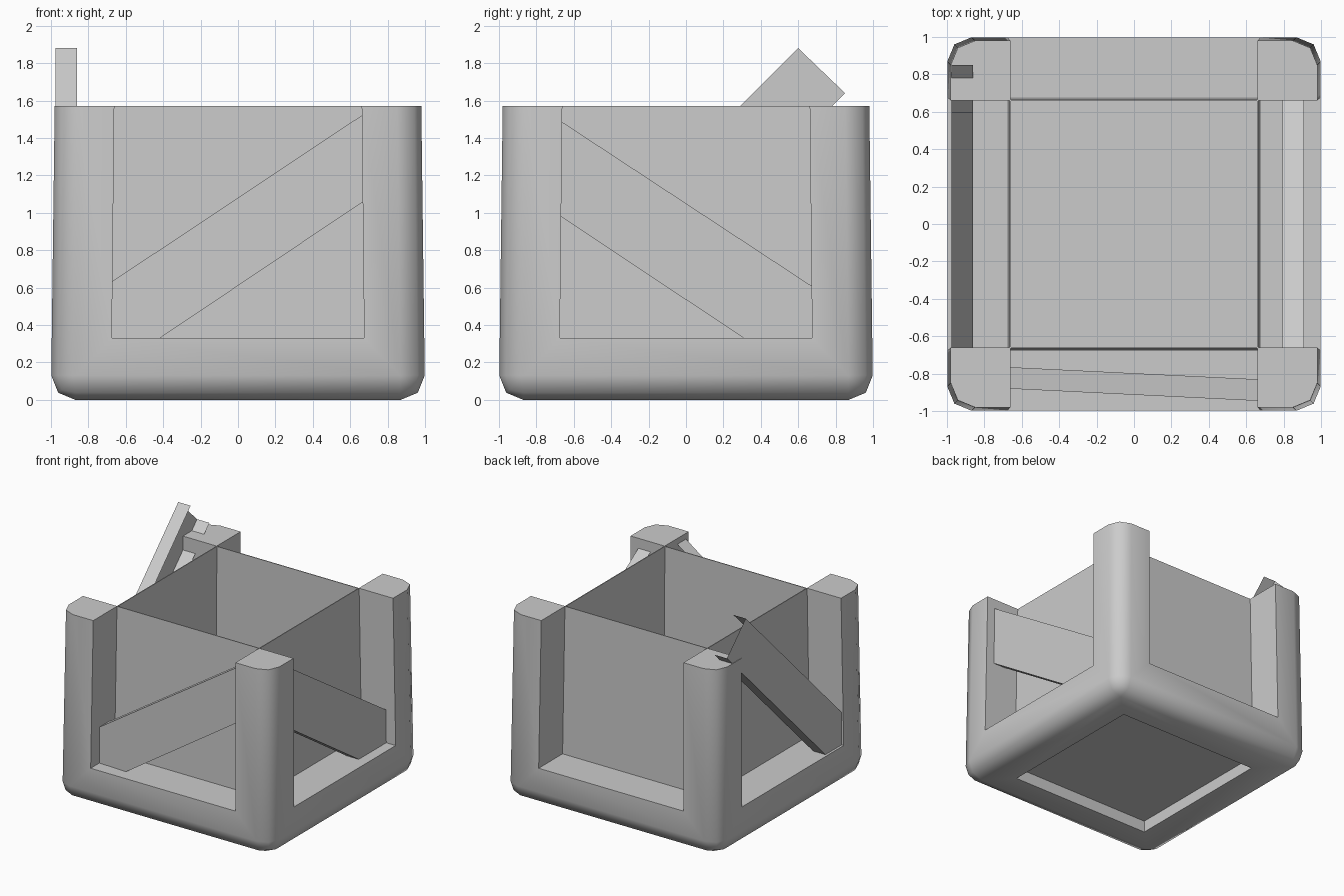
import bpy
import bmesh
import math
from mathutils import Matrix

if "Cube" in bpy.data.objects:
    bpy.data.objects.remove(bpy.data.objects["Cube"])

grey = bpy.data.materials.new("plain grey")
grey.use_nodes = True
grey.diffuse_color = (0.6, 0.6, 0.6, 1)
grey.node_tree.nodes["Principled BSDF"].inputs["Base Color"].default_value = (0.6, 0.6, 0.6, 1)

TOP = 1.57


def finish(name, bm, turn=0):
    """Turn the mesh about z by quarter turns and add it to the scene."""
    bm.transform(Matrix.Rotation(turn * math.pi / 2, 4, 'Z'))
    mesh = bpy.data.meshes.new(name)
    bm.to_mesh(mesh)
    bm.free()
    mesh.materials.append(grey)
    obj = bpy.data.objects.new(name, mesh)
    bpy.context.collection.objects.link(obj)
    return obj


def tapered_block(z0, z1, outline):
    """Block between two heights; outline(z) gives the four plan corners."""
    bm = bmesh.new()
    low = [bm.verts.new((x, y, z0)) for x, y in outline(z0)]
    high = [bm.verts.new((x, y, z1)) for x, y in outline(z1)]
    bm.faces.new(low[::-1])
    bm.faces.new(high)
    for i in range(4):
        j = (i + 1) % 4
        bm.faces.new((low[i], low[j], high[j], high[i]))
    return bm


def square(h):
    return [(-h, -h), (h, -h), (h, h), (-h, h)]


def inner_half(z):
    return 0.678 - 0.0105 * z


def recess_outline(z):
    w = inner_half(z)
    return [(-w, -1.3), (w, -1.3), (w, -w - 0.003), (-w, -w - 0.003)]


# Crate body: tapered block with rounded corners and bottom
bm = tapered_block(0, TOP, lambda z: square(1.0 - 0.0127 * z))
rounded = [e for e in bm.edges if min(v.co.z for v in e.verts) < 0.01]
bmesh.ops.bevel(bm, geom=rounded, offset=0.13, segments=2, profile=0.5, affect='EDGES')
crate = finish("crate_body", bm)

# Cutters: four side recesses, the cavity and the underside recess
cutters = [finish("side_recess_cutter", tapered_block(0.33, 1.8, recess_outline), k)
           for k in range(4)]
cutters.append(finish("cavity_cutter",
                      tapered_block(0.11, 1.8, lambda z: square(inner_half(z) - 0.004))))
cutters.append(finish("underside_cutter",
                      tapered_block(-0.2, 0.1, lambda z: square(0.67))))

bpy.context.view_layer.objects.active = crate
for cutter in cutters:
    cutter.hide_render = True
    mod = crate.modifiers.new("cut", 'BOOLEAN')
    mod.operation = 'DIFFERENCE'
    mod.solver = 'EXACT'
    mod.object = cutter
    bpy.ops.object.modifier_apply(modifier=mod.name)
for cutter in cutters:
    bpy.data.objects.remove(cutter)

bpy.ops.object.select_all(action='DESELECT')
crate.select_set(True)
bpy.ops.object.shade_smooth_by_angle(angle=math.radians(50))


def brace(name, profile, depth, turn, skew=0.0):
    """Diagonal board, open at the ends and back; built for the front, then turned."""
    bm = bmesh.new()
    outer = [bm.verts.new((u, -depth - skew * u, z)) for u, z in profile]
    inner = [bm.verts.new((u, 0.115 - depth - skew * u, z)) for u, z in profile]
    bm.faces.new((outer[0], outer[3], outer[2], outer[1]))
    bm.faces.new((outer[1], outer[2], inner[2], inner[1]))
    bm.faces.new((outer[3], outer[0], inner[0], inner[3]))
    return finish(name, bm, turn)


# Diagonal boards: lower start, upper start, upper end, lower end
brace("front_brace", [(-0.7, 0.14), (-0.7, 0.615), (0.7, 1.546), (0.7, 1.08)], 0.913, 0, 0.049)
brace("left_brace", [(-0.7, 1.0), (-0.7, 1.51), (0.7, 0.59), (0.7, 0.07)], 0.908, 1)
brace("right_brace", [(-0.85, 1.64), (-0.6, 1.88), (0.69, 0.59), (0.69, 0.1)], 0.976, -1)
